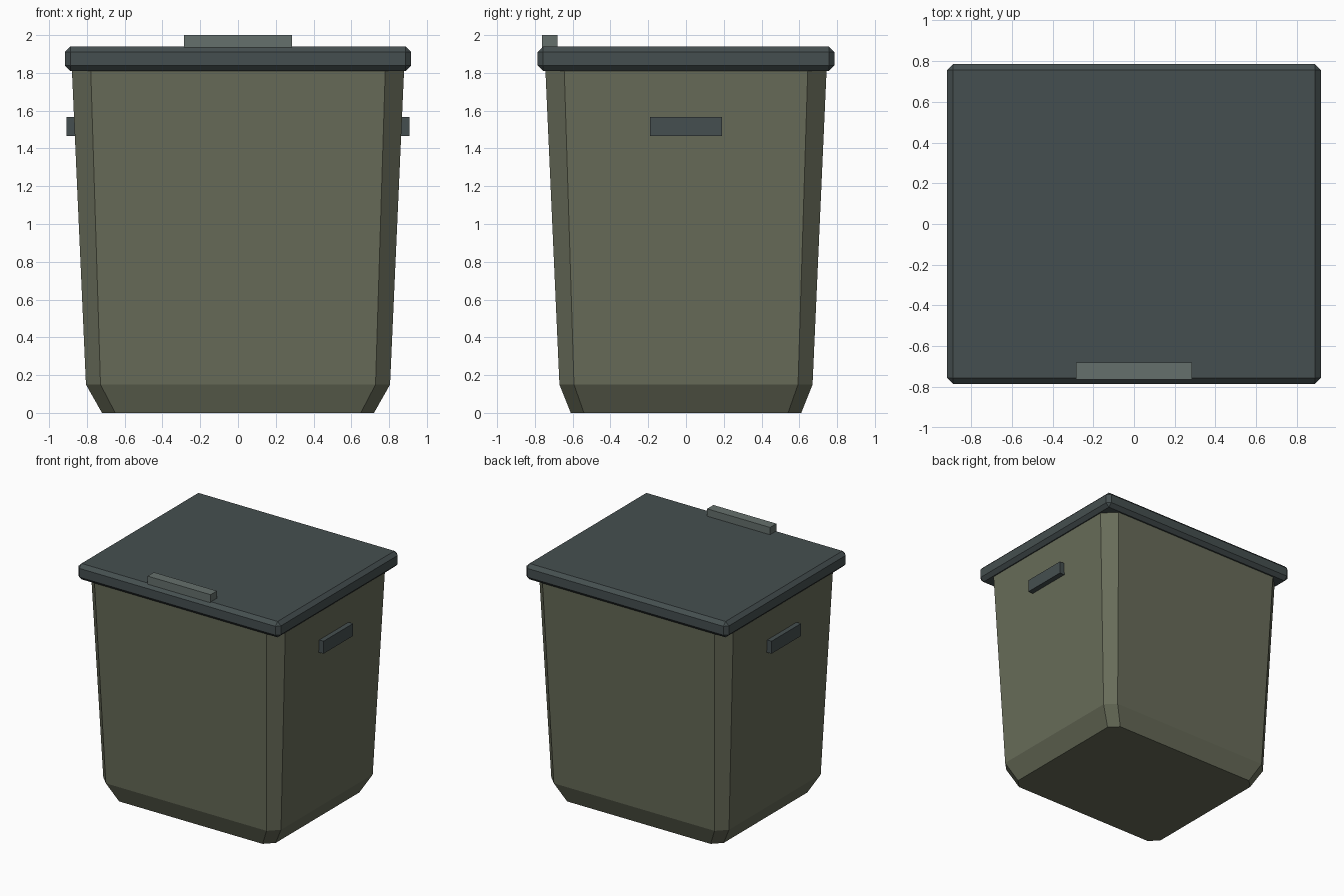
import bpy, bmesh

cube = bpy.data.objects.get("Cube")
if cube:
    bpy.data.objects.remove(cube, do_unlink=True)


def material(name, color):
    m = bpy.data.materials.new(name)
    m.use_nodes = True
    m.diffuse_color = (*color, 1)
    m.node_tree.nodes["Principled BSDF"].inputs["Base Color"].default_value = (*color, 1)
    return m


OLIVE = material("olive plastic", (0.138, 0.150, 0.100))
SLATE = material("dark slate", (0.060, 0.078, 0.080))
GREY = material("grey green", (0.130, 0.160, 0.150))


def add_object(name, bm, mat):
    bmesh.ops.recalc_face_normals(bm, faces=bm.faces)
    mesh = bpy.data.meshes.new(name)
    bm.to_mesh(mesh)
    bm.free()
    mesh.materials.append(mat)
    obj = bpy.data.objects.new(name, mesh)
    bpy.context.collection.objects.link(obj)
    return obj


def box(name, low, high, mat, bevel=0):
    bm = bmesh.new()
    bmesh.ops.create_cube(bm, size=1)
    for v in bm.verts:
        v.co = [(a + b) / 2 + c * (b - a) for a, b, c in zip(low, high, v.co)]
    if bevel:
        bmesh.ops.bevel(bm, geom=bm.edges[:], offset=bevel, segments=1,
                        affect='EDGES', profile=0.5)
    return add_object(name, bm, mat)


def ring(bm, x, y, cut, z):
    """Rectangle with chamfered corners, counterclockwise."""
    points = [(x, y - cut), (x - cut, y), (cut - x, y), (-x, y - cut),
              (-x, cut - y), (cut - x, -y), (x - cut, -y), (x, cut - y)]
    return [bm.verts.new((px, py, z)) for px, py in points]


# Tapered bin body with a sloped foot
bm = bmesh.new()
rings = [ring(bm, *r) for r in ((0.72, 0.61, 0.07, 0), (0.805, 0.67, 0.077, 0.15),
                                (0.88, 0.745, 0.10, 1.83))]
for low, high in zip(rings, rings[1:]):
    for i in range(8):
        j = (i + 1) % 8
        bm.faces.new((low[i], low[j], high[j], high[i]))
bm.faces.new(rings[0])
bm.faces.new(rings[-1])
add_object("bin_body", bm, OLIVE)

# Lid with chamfered edges and its front grip
box("lid", (-0.917, -0.785, 1.81), (0.917, 0.785, 1.94), SLATE, 0.029)
box("lid_grip", (-0.285, -0.762, 1.93), (0.285, -0.68, 2.0), GREY)

# Side handles
for side, name in ((1, "left_handle"), (-1, "right_handle")):
    xs = sorted((side * 0.83, side * 0.908))
    box(name, (xs[0], -0.19, 1.465), (xs[1], 0.19, 1.567), SLATE)
